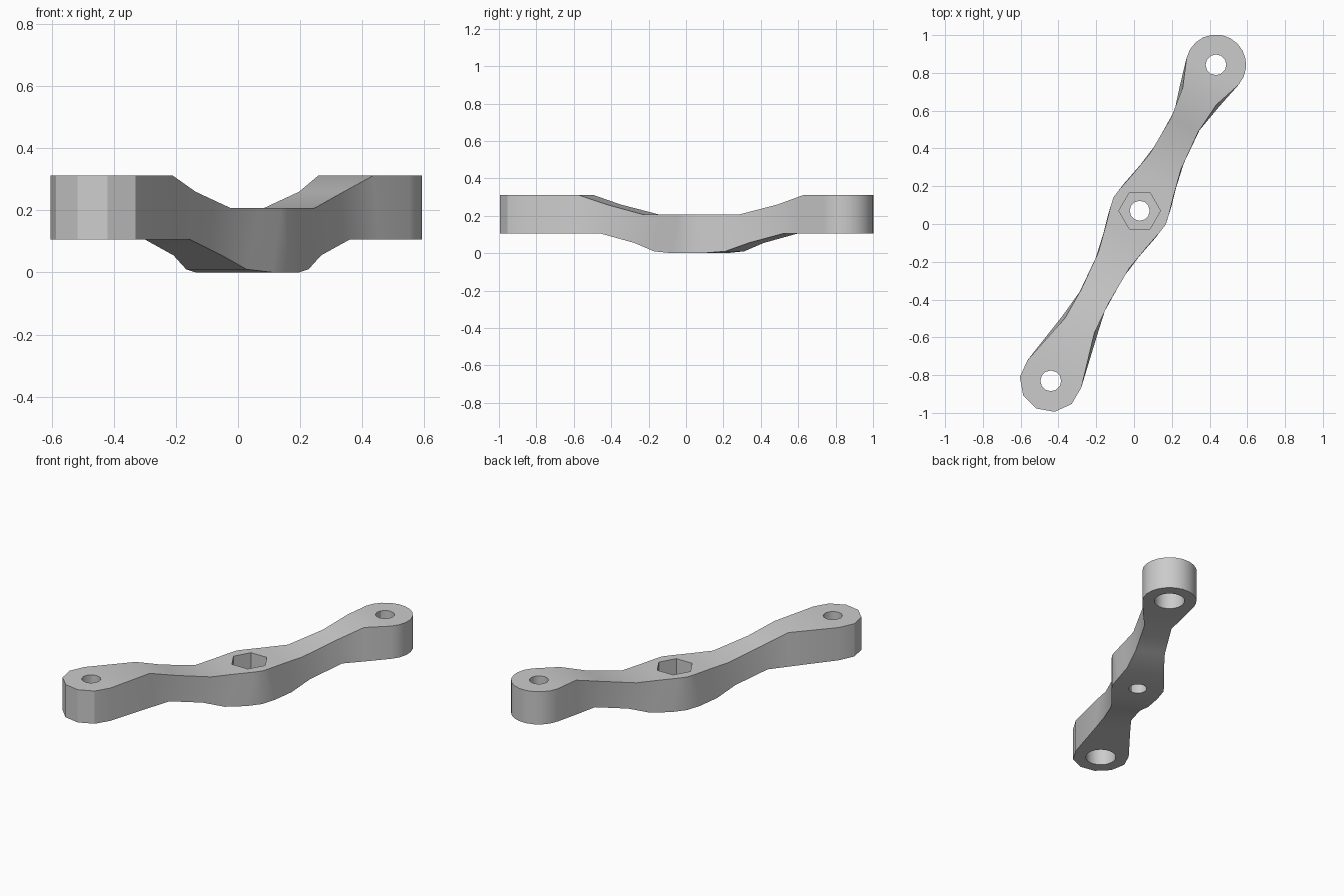
import bpy, bmesh, math
from mathutils import Vector, Matrix

cube = bpy.data.objects.get("Cube")
if cube:
    bpy.data.objects.remove(cube, do_unlink=True)

grey = bpy.data.materials.new("light_grey")
grey.use_nodes = True
colour = (0.6, 0.6, 0.6, 1)
grey.diffuse_color = colour
grey.node_tree.nodes["Principled BSDF"].inputs["Base Color"].default_value = colour

HUB = Vector((0.03, 0.07))
ALONG = Vector((0.463, 0.886)).normalized()
ACROSS = Vector((ALONG.y, -ALONG.x))
LOW_TOP, HIGH_TOP, HIGH_BOTTOM = 0.208, 0.312, 0.106

# Arm stations: (distance, half width, height) on the top and bottom edges
ARM = [
    ((0.05, 0.147, LOW_TOP), (0.09, 0.14, 0)),
    ((0.155, 0.122, LOW_TOP), (0.215, 0.11, 0.01)),
    ((0.295, 0.092, LOW_TOP), (0.345, 0.088, 0.055)),
    ((0.515, 0.081, 0.26), (0.555, 0.082, HIGH_BOTTOM)),
]
HUB_STATION = ((0, 0.156, LOW_TOP), (0, 0.156, 0))


def place(s, w, z):
    p = HUB + ALONG * s + ACROSS * w
    return Vector((p.x, p.y, z))


def stations(side, reach, radius, steps, necks):
    """One arm from hub to rounded tip, as left/right pairs of edge points."""
    rows = ARM + [((0.685, necks[0], HIGH_TOP), (0.685, necks[1], HIGH_BOTTOM))]
    for i in range(steps + 1):
        a = math.radians(104) * (1 - i / steps)
        s, w = reach + radius * math.cos(a), radius * math.sin(a)
        rows.append(((s, w, HIGH_TOP), (s, w, HIGH_BOTTOM)))
    return [tuple((side * s, w, z) for s, w, z in row) for row in rows]


# Lever body: lofted sections across the length
lower = stations(-1, 1.016, 0.165, 3, (0.087, 0.105))
upper = stations(1, 0.872, 0.16, 6, (0.1, 0.118))
rows = lower[::-1] + [HUB_STATION] + upper

bm = bmesh.new()
rings = []
for (ts, tw, tz), (bs, bw, bz) in rows:
    if tw < 0.001:
        t, b = bm.verts.new(place(ts, 0, tz)), bm.verts.new(place(bs, 0, bz))
        rings.append((t, t, b, b))
    else:
        rings.append([bm.verts.new(place(*p)) for p in
                      ((ts, -tw, tz), (ts, tw, tz), (bs, bw, bz), (bs, -bw, bz))])
for a, b in zip(rings, rings[1:]):
    for i in range(4):
        j = (i + 1) % 4
        face = list(dict.fromkeys((a[i], a[j], b[j], b[i])))
        if len(face) > 2:
            bm.faces.new(face)
bmesh.ops.recalc_face_normals(bm, faces=bm.faces)
mesh = bpy.data.meshes.new("lever_body")
bm.to_mesh(mesh)
bm.free()
body = bpy.data.objects.new("lever_body", mesh)
bpy.context.collection.objects.link(body)
mesh.materials.append(grey)
bpy.ops.object.select_all(action="DESELECT")
bpy.context.view_layer.objects.active = body
body.select_set(True)


def drill(centre, radius, z0, z1, sides, turn=0):
    """Cut a straight hole into the body."""
    tool_mesh = bpy.data.meshes.new("hole_cutter")
    tool_bm = bmesh.new()
    spot = Matrix.Translation((centre.x, centre.y, (z0 + z1) / 2)) @ Matrix.Rotation(turn, 4, "Z")
    bmesh.ops.create_cone(tool_bm, cap_ends=True, segments=sides, radius1=radius,
                          radius2=radius, depth=z1 - z0, matrix=spot)
    tool_bm.to_mesh(tool_mesh)
    tool_bm.free()
    tool_mesh.materials.append(grey)
    tool = bpy.data.objects.new("hole_cutter", tool_mesh)
    tool.hide_render = True
    bpy.context.collection.objects.link(tool)
    cut = body.modifiers.new("hole", "BOOLEAN")
    cut.operation, cut.solver, cut.object = "DIFFERENCE", "EXACT", tool
    bpy.ops.object.modifier_apply(modifier=cut.name)
    bpy.data.objects.remove(tool, do_unlink=True)


# Tip holes, with wider recesses from below
for reach in (-1.016, 0.872):
    tip = HUB + ALONG * reach
    drill(tip, 0.055, -0.1, 0.5, 12)
    drill(tip, 0.089, -0.1, 0.22, 24)

# Hub hole with a hexagonal pocket from above
drill(HUB, 0.053, -0.1, 0.5, 12)
drill(HUB, 0.11, 0.1, 0.5, 6, math.radians(30))

bpy.ops.object.shade_smooth_by_angle(angle=math.radians(30))
